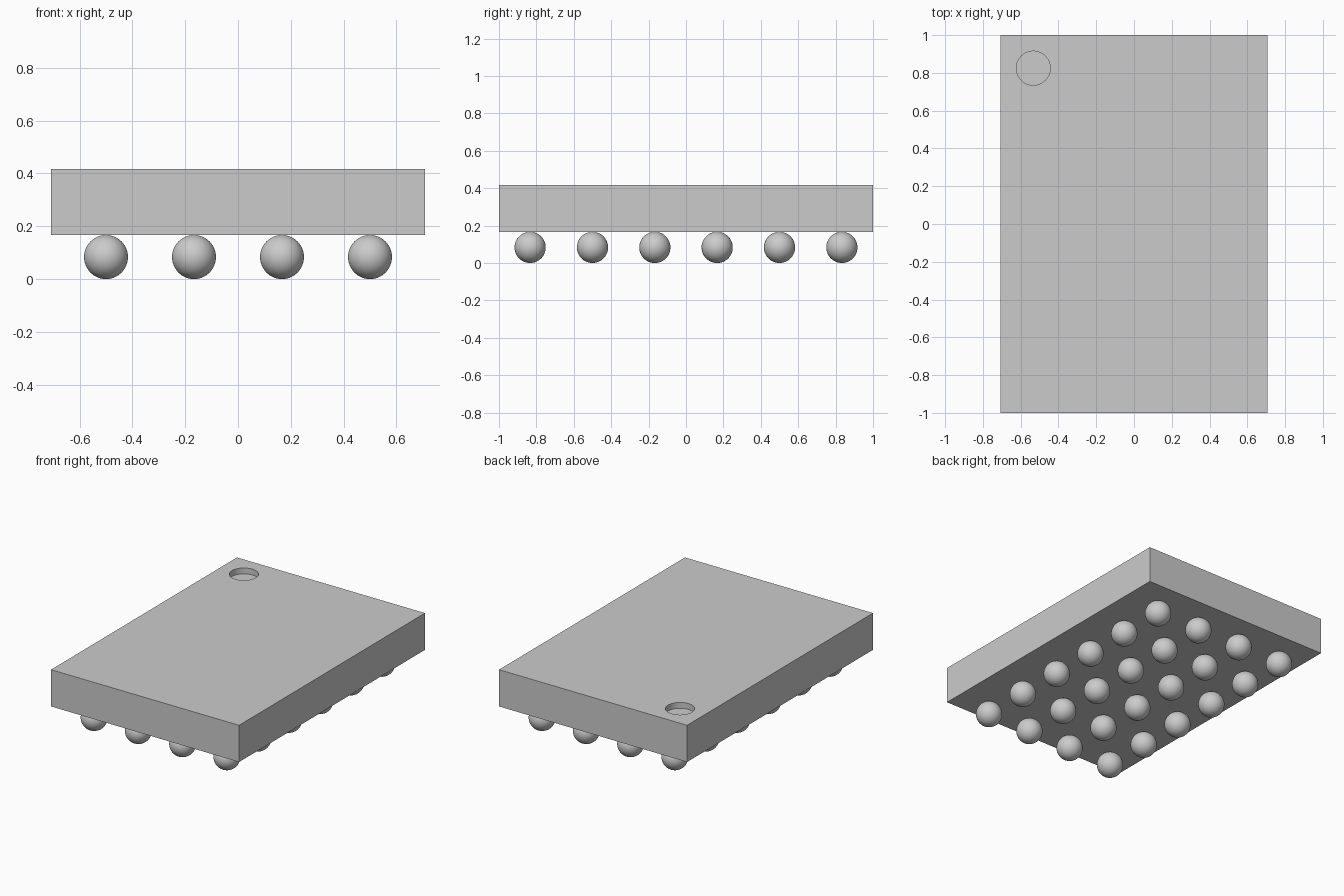
import bpy
import math

if "Cube" in bpy.data.objects:
    bpy.data.objects.remove(bpy.data.objects["Cube"], do_unlink=True)

GREY = (0.6, 0.6, 0.6, 1.0)
grey = bpy.data.materials.new("light grey")
grey.use_nodes = True
grey.diffuse_color = GREY
grey.node_tree.nodes["Principled BSDF"].inputs["Base Color"].default_value = GREY

PITCH = 1 / 3
RADIUS = PITCH / 4
BOTTOM, TOP = 2 * RADIUS, 0.417
COLUMNS, ROWS = 4, 6


def finish(name):
    obj = bpy.context.object
    obj.name = obj.data.name = name
    obj.data.materials.append(grey)
    return obj


# Flat package body
bpy.ops.mesh.primitive_cube_add(size=1, location=(0, 0, (BOTTOM + TOP) / 2))
body = finish("package_body")
body.scale = (1.416, 2, TOP - BOTTOM)
bpy.ops.object.transform_apply(location=False, rotation=False, scale=True)

# Shallow round corner marker sunk into the top
DEPTH = 0.04
bpy.ops.mesh.primitive_cylinder_add(vertices=64, radius=0.09, depth=2 * DEPTH,
                                    location=(-0.533, 0.825, TOP))
cutter = finish("marker_cutter")
cutter.hide_render = True
dent = body.modifiers.new("corner_marker", "BOOLEAN")
dent.operation = "DIFFERENCE"
dent.solver = "EXACT"
dent.object = cutter
bpy.ops.object.select_all(action="DESELECT")
body.select_set(True)
bpy.context.view_layer.objects.active = body
bpy.ops.object.modifier_apply(modifier=dent.name)
bpy.data.objects.remove(cutter, do_unlink=True)
bpy.ops.object.shade_smooth_by_angle(angle=math.radians(30))

# Grid of solder balls sharing one mesh
bpy.ops.mesh.primitive_uv_sphere_add(segments=48, ring_count=24, radius=RADIUS)
ball = finish("solder_ball")
bpy.ops.object.shade_smooth()
for i in range(COLUMNS):
    for j in range(ROWS):
        part = ball
        if i or j:
            part = bpy.data.objects.new(f"solder_ball_{i + 1}_{j + 1}", ball.data)
            bpy.context.collection.objects.link(part)
        part.location = ((i - (COLUMNS - 1) / 2) * PITCH,
                         (j - (ROWS - 1) / 2) * PITCH, RADIUS)
